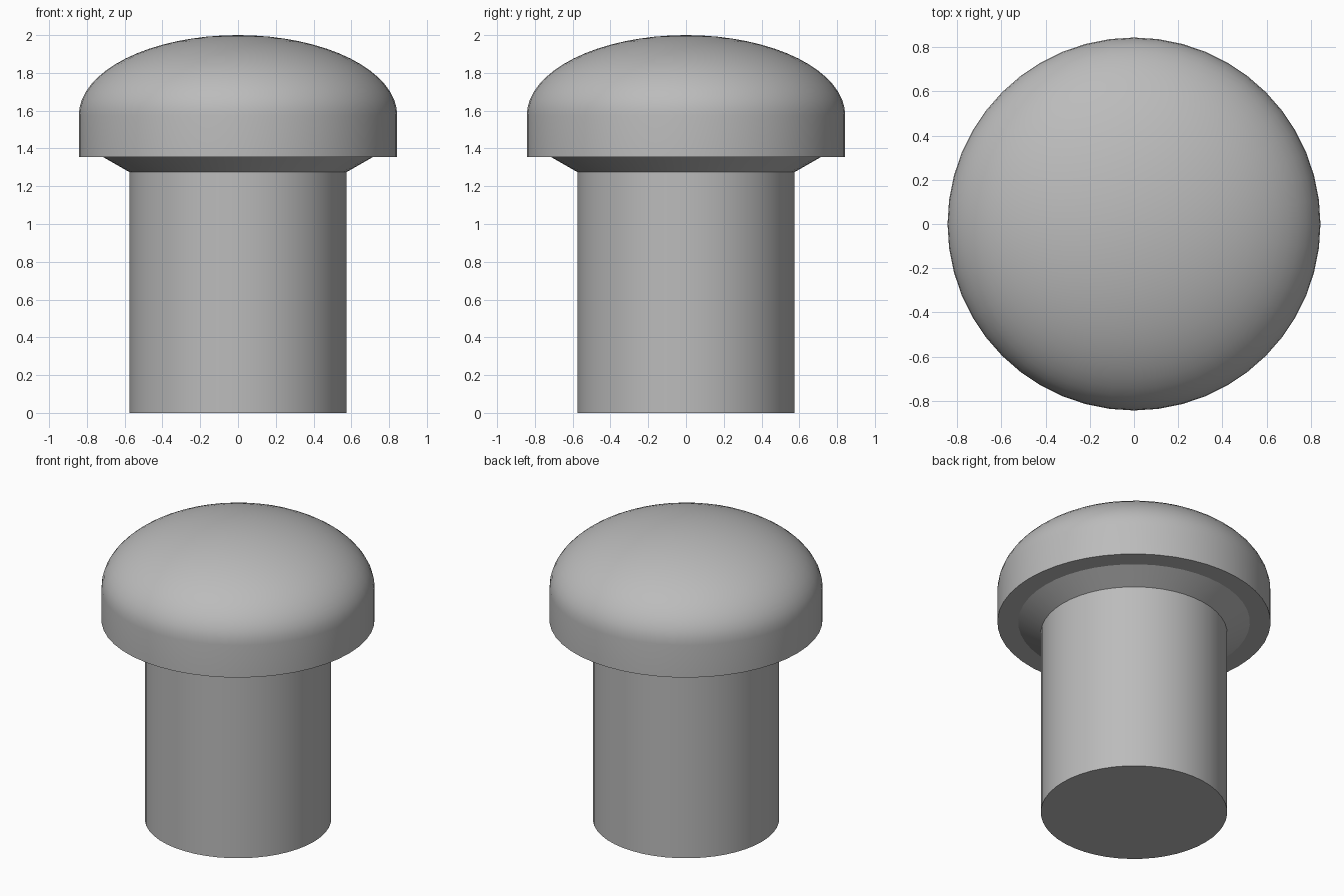
import bpy, bmesh, math

cube = bpy.data.objects.get("Cube")
if cube:
    bpy.data.objects.remove(cube, do_unlink=True)

SIDES = 48
SHAFT_R, CAP_R = 0.575, 0.843
NECK_Z, CAP_Z, DOME_Z, TOP_Z = 1.275, 1.355, 1.575, 2.0

grey = bpy.data.materials.new("plain_grey")
grey.use_nodes = True
colour = (0.5, 0.5, 0.5, 1)
grey.diffuse_color = colour
grey.node_tree.nodes["Principled BSDF"].inputs["Base Color"].default_value = colour


def lathe(name, profile):
    """Spin a radius/height profile around z into a closed solid."""
    bm = bmesh.new()
    verts = [bm.verts.new((r, 0, z)) for r, z in profile]
    edges = [bm.edges.new(pair) for pair in zip(verts, verts[1:])]
    bmesh.ops.spin(bm, geom=verts + edges, cent=(0, 0, 0), axis=(0, 0, 1),
                   angle=math.tau, steps=SIDES, use_duplicate=False)
    bmesh.ops.remove_doubles(bm, verts=bm.verts, dist=0.0005)
    bmesh.ops.recalc_face_normals(bm, faces=bm.faces)
    mesh = bpy.data.meshes.new(name)
    bm.to_mesh(mesh)
    bm.free()
    mesh.materials.append(grey)
    obj = bpy.data.objects.new(name, mesh)
    bpy.context.collection.objects.link(obj)
    bpy.ops.object.select_all(action='DESELECT')
    obj.select_set(True)
    bpy.context.view_layer.objects.active = obj
    bpy.ops.object.shade_smooth_by_angle(angle=math.radians(30))
    return obj


# Straight shaft with a flared collar running up to the cap
lathe("shaft_and_collar", [(0, 0), (SHAFT_R, 0), (SHAFT_R, NECK_Z),
                           (0.715, CAP_Z), (0, CAP_Z)])

# Cap: flat underside, upright rim and elliptical dome
STEPS = 16
dome = []
for i in range(STEPS + 1):
    a = math.pi / 2 * i / STEPS
    dome.append((CAP_R * math.cos(a), DOME_Z + (TOP_Z - DOME_Z) * math.sin(a)))
dome[-1] = (0, TOP_Z)
lathe("domed_cap", [(0.715, CAP_Z), (CAP_R, CAP_Z)] + dome)
